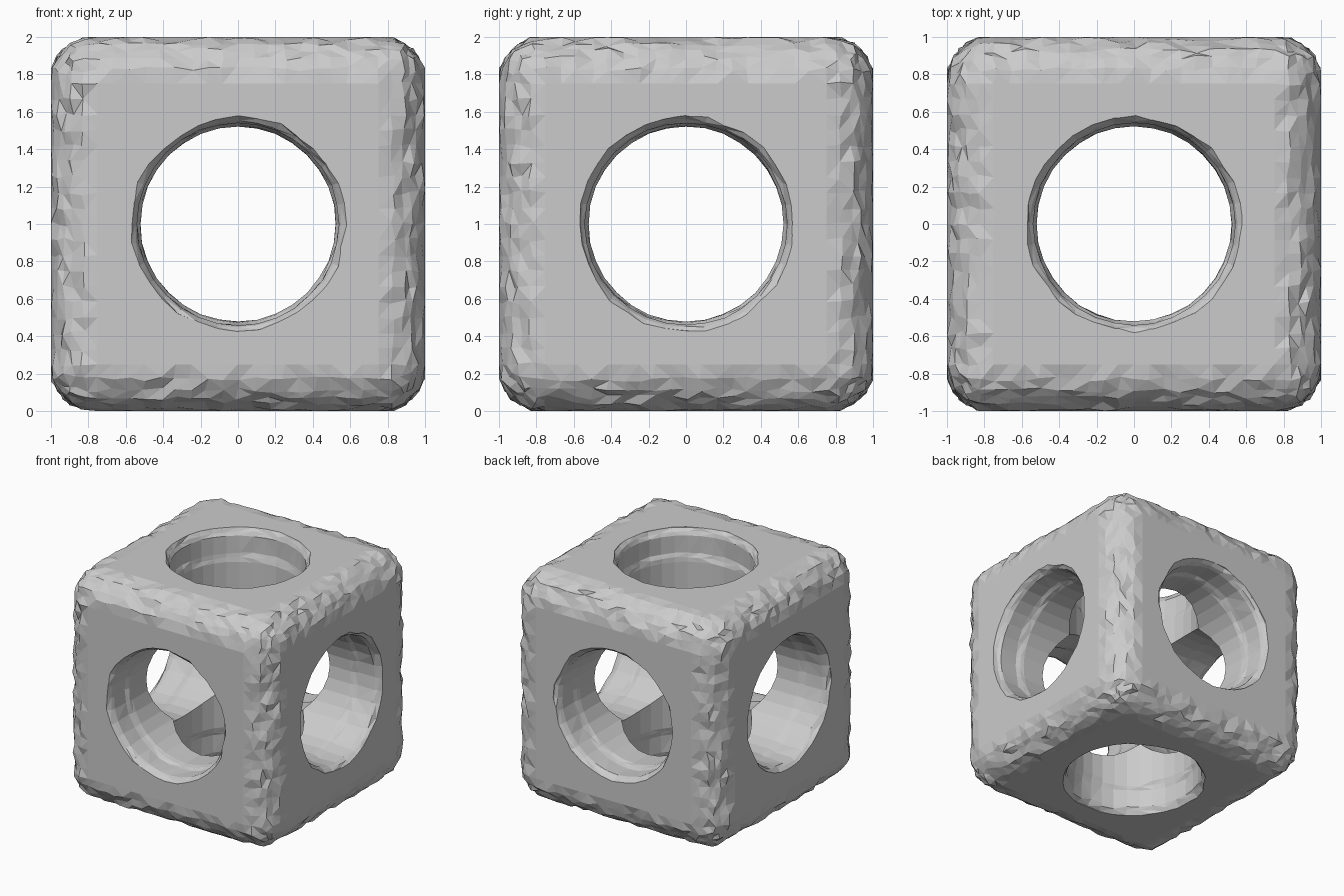
import bpy, bmesh, math, random
from mathutils import Vector, Matrix

random.seed(4)
if "Cube" in bpy.data.objects:
    bpy.data.objects.remove(bpy.data.objects["Cube"], do_unlink=True)

GRID = 23          # cuts per side of the block
CORE = 0.75        # half size of the flat area; the rest is rounded
SIDES = 32         # sides of each tunnel


def material(name, value):
    mat = bpy.data.materials.new(name)
    mat.use_nodes = True
    colour = (value, value, value, 1)
    mat.diffuse_color = colour
    bsdf = mat.node_tree.nodes["Principled BSDF"]
    bsdf.inputs["Base Color"].default_value = colour
    bsdf.inputs["Roughness"].default_value = 0.8
    return mat


def rough(amount):
    return Vector([random.uniform(-amount, amount) for _ in range(3)])


def make_object(name, bm, mat):
    bmesh.ops.triangulate(bm, faces=bm.faces[:])
    bmesh.ops.recalc_face_normals(bm, faces=bm.faces[:])
    mesh = bpy.data.meshes.new(name)
    bm.to_mesh(mesh)
    bm.free()
    mesh.materials.append(mat)
    obj = bpy.data.objects.new(name, mesh)
    bpy.context.collection.objects.link(obj)
    return obj


def rounded_block(name, mat):
    """Cube with chiselled, rounded edges and corners."""
    bm = bmesh.new()
    bmesh.ops.create_cube(bm, size=2)
    bmesh.ops.subdivide_edges(bm, edges=bm.edges[:], cuts=GRID, use_grid_fill=True)
    for v in bm.verts:
        core = Vector([max(-CORE, min(CORE, c)) for c in v.co])
        offset = v.co - core
        curved = sum(abs(c) > 0.01 for c in offset) > 1
        v.co = core + offset.normalized() * (1 - CORE)
        if curved:
            v.co += rough(0.014)
            v.co = Vector([max(-1, min(1, c)) for c in v.co])
    return make_object(name, bm, mat)


def tunnel_cutter(name, rotation, mat):
    """Lathed tunnel: worn outer lip, straight wall, worn inner step."""
    half = [(1.06, 0.58, 0), (1.0, 0.575, 0.010), (0.97, 0.555, 0.007),
            (0.94, 0.54, 0.003), (0.79, 0.54, 0.005),
            (0.755, 0.53, 0.007), (0.72, 0.522, 0.002)]
    profile = half + [(-z, r, j) for z, r, j in reversed(half)]
    bm = bmesh.new()
    rings = []
    for z, r, jitter in profile:
        ring = []
        for i in range(SIDES):
            a = math.tau * i / SIDES
            ring.append(bm.verts.new(
                Vector((r * math.cos(a), r * math.sin(a), z)) + rough(jitter)))
        rings.append(ring)
    for upper, lower in zip(rings, rings[1:]):
        for i in range(SIDES):
            j = (i + 1) % SIDES
            bm.faces.new((upper[i], upper[j], lower[j], lower[i]))
    bm.faces.new(rings[0])
    bm.faces.new(rings[-1])
    bm.transform(rotation)
    obj = make_object(name, bm, mat)
    obj.hide_render = True
    return obj


grey = material("stone grey", 0.6)
block = rounded_block("pierced_block", grey)

# Three crossing tunnels, one along each axis
quarter = math.pi / 2
cutters = [
    tunnel_cutter("vertical_tunnel_cutter", Matrix.Identity(4), grey),
    tunnel_cutter("side_tunnel_cutter", Matrix.Rotation(quarter, 4, "Y"), grey),
    tunnel_cutter("front_tunnel_cutter", Matrix.Rotation(quarter, 4, "X"), grey),
]
for cutter in cutters:
    cut = block.modifiers.new(cutter.name, "BOOLEAN")
    cut.operation = "DIFFERENCE"
    cut.solver = "EXACT"
    cut.object = cutter

# Keep the cut result and discard the cutters
bpy.context.view_layer.update()
evaluated = block.evaluated_get(bpy.context.evaluated_depsgraph_get())
block.data = bpy.data.meshes.new_from_object(evaluated)
block.modifiers.clear()
for cutter in cutters:
    bpy.data.objects.remove(cutter, do_unlink=True)

block.location.z = 1
for poly in block.data.polygons:
    poly.use_smooth = False
